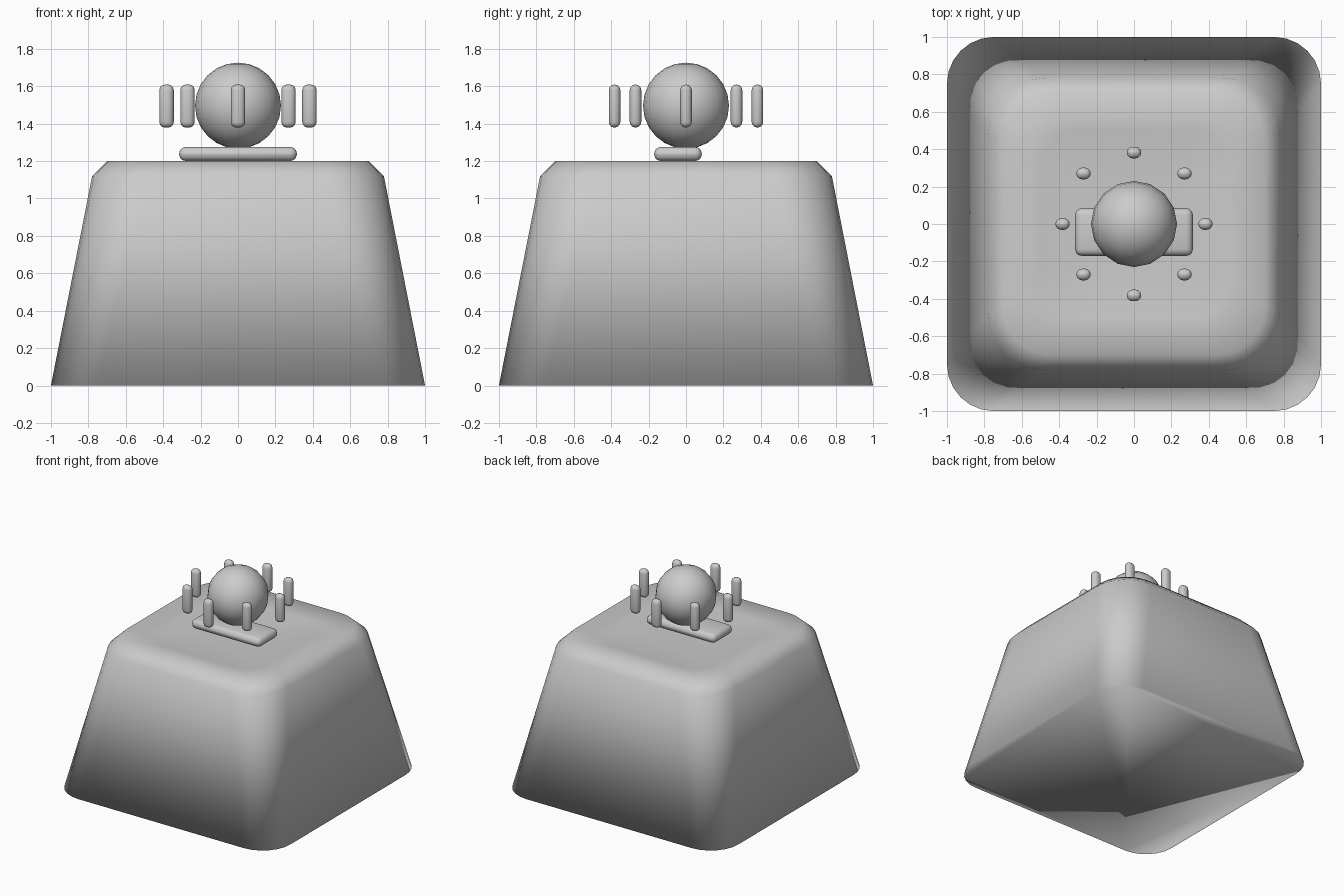
import bpy, bmesh, math

old = bpy.data.objects.get("Cube")
if old:
    bpy.data.objects.remove(old, do_unlink=True)

grey = bpy.data.materials.new("light grey")
grey.use_nodes = True
colour = (0.6, 0.6, 0.6, 1)
grey.diffuse_color = colour
grey.node_tree.nodes["Principled BSDF"].inputs["Base Color"].default_value = colour


def finish(name, bm, location=(0, 0, 0)):
    """Turn a bmesh into a smooth grey object."""
    bmesh.ops.recalc_face_normals(bm, faces=bm.faces)
    for f in bm.faces:
        f.smooth = True
    mesh = bpy.data.meshes.new(name)
    bm.to_mesh(mesh)
    bm.free()
    mesh.materials.append(grey)
    ob = bpy.data.objects.new(name, mesh)
    ob.location = location
    bpy.context.collection.objects.link(ob)
    return ob


def rounded_square(half, radius, steps=6):
    """Outline points of a square with round corners."""
    points = []
    for corner in range(4):
        a = math.pi / 4 + corner * math.pi / 2
        cx = math.copysign(half - radius, math.cos(a))
        cy = math.copysign(half - radius, math.sin(a))
        for i in range(steps + 1):
            t = (corner + i / steps) * math.pi / 2
            points.append((cx + radius * math.cos(t), cy + radius * math.sin(t)))
    return points


def rounded_box(name, size, location, bevel):
    bm = bmesh.new()
    bmesh.ops.create_cube(bm, size=1)
    bmesh.ops.scale(bm, vec=size, verts=bm.verts)
    bmesh.ops.bevel(bm, geom=bm.edges[:], offset=bevel, segments=3,
                    profile=0.5, affect='EDGES')
    return finish(name, bm, location)


# Tapered body with a bevelled rim and a shallow dished top: half width, radius, height
profile = [(1, 0.25, 0), (0.78, 0.3, 1.12), (0.70, 0.26, 1.2),
           (0.5, 0.2, 1.175), (0.25, 0.11, 1.16)]
bm = bmesh.new()
rings = [[bm.verts.new((x, y, z)) for x, y in rounded_square(half, r)]
         for half, r, z in profile]
for low, high in zip(rings, rings[1:]):
    n = len(low)
    for i in range(n):
        j = (i + 1) % n
        bm.faces.new((low[i], low[j], high[j], high[i]))
bm.faces.new(rings[0][::-1])
bm.faces.new(rings[-1])
finish("tapered_body", bm)

# Plate lying under the ball
rounded_box("base_plate", (0.63, 0.255, 0.075), (0, -0.043, 1.238), 0.036)

# Ball
bm = bmesh.new()
bmesh.ops.create_uvsphere(bm, u_segments=16, v_segments=12, radius=0.23)
finish("ball", bm, (0, 0, 1.496))

# Ring of eight upright pegs
for k in range(8):
    a = k * math.pi / 4
    rounded_box(f"peg_{k + 1}", (0.077, 0.062, 0.23),
                (0.382 * math.cos(a), 0.382 * math.sin(a), 1.494), 0.03)
